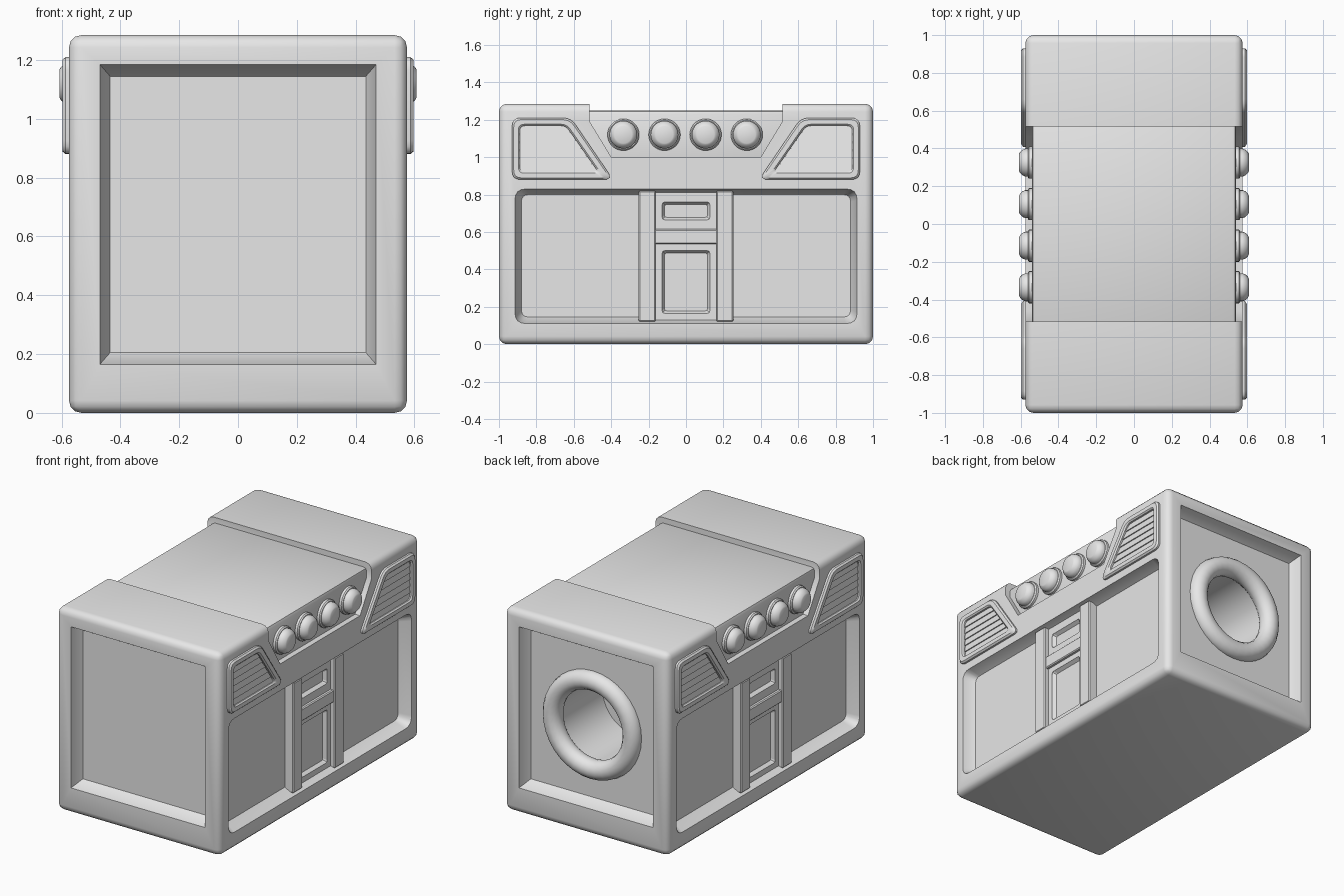
import bpy, bmesh, math
from mathutils import Vector, Matrix

if "Cube" in bpy.data.objects:
    bpy.data.objects.remove(bpy.data.objects["Cube"], do_unlink=True)

grey = bpy.data.materials.new("plain_grey")
grey.use_nodes = True
grey.diffuse_color = (0.8, 0.8, 0.8, 1)
grey.node_tree.nodes["Principled BSDF"].inputs["Base Color"].default_value = (0.8, 0.8, 0.8, 1)


def finish(bm, name):
    bmesh.ops.recalc_face_normals(bm, faces=bm.faces)
    mesh = bpy.data.meshes.new(name)
    bm.to_mesh(mesh)
    bm.free()
    mesh.materials.append(grey)
    ob = bpy.data.objects.new(name, mesh)
    bpy.context.collection.objects.link(ob)
    return ob


def activate(ob):
    bpy.ops.object.select_all(action='DESELECT')
    bpy.context.view_layer.objects.active = ob
    ob.select_set(True)


def smooth(ob):
    activate(ob)
    bpy.ops.object.shade_smooth_by_angle(angle=math.radians(35))
    return ob


def box(name, x, y, z, bevel=0.0, segments=2):
    """Box from (min, max) ranges, with optional rounded edges."""
    bm = bmesh.new()
    bmesh.ops.create_cube(bm, size=1)
    for v in bm.verts:
        v.co = Vector([(r[0] + r[1]) / 2 + c * (r[1] - r[0]) for c, r in zip(v.co, (x, y, z))])
    if bevel:
        bmesh.ops.bevel(bm, geom=bm.edges[:], offset=bevel, segments=segments,
                        profile=0.5, affect='EDGES')
    return finish(bm, name)


def loft(name, loops, ring=False):
    """Bridge equal-length loops; cap the ends or close into a ring."""
    bm = bmesh.new()
    rows = [[bm.verts.new(p) for p in loop] for loop in loops]
    n = len(rows[0])
    pairs = list(zip(rows, rows[1:]))
    if ring:
        pairs.append((rows[-1], rows[0]))
    else:
        bm.faces.new(rows[0])
        bm.faces.new(rows[-1])
    for a, b in pairs:
        for i in range(n):
            j = (i + 1) % n
            bm.faces.new((a[i], a[j], b[j], b[i]))
    return finish(bm, name)


def rounded(points, radius, steps=4):
    """Round the corners of a 2D polygon."""
    out = []
    for i, p in enumerate(points):
        p = Vector(p)
        a = (Vector(points[i - 1]) - p).normalized()
        b = (Vector(points[(i + 1) % len(points)]) - p).normalized()
        start, end = p + a * radius, p + b * radius
        for k in range(steps + 1):
            t = k / steps
            out.append(start * (1 - t) ** 2 + p * 2 * t * (1 - t) + end * t * t)
    return out


def rect(u0, u1, v0, v1):
    return [(u0, v0), (u1, v0), (u1, v1), (u0, v1)]


def on_side(points, x):
    return [(x, p[0], p[1]) for p in points]


def on_end(points, y):
    return [(p[0], y, p[1]) for p in points]


def cut(ob, cutter):
    cutter.hide_render = True
    mod = ob.modifiers.new("cut", 'BOOLEAN')
    mod.operation, mod.solver, mod.object = 'DIFFERENCE', 'EXACT', cutter
    activate(ob)
    bpy.ops.object.modifier_apply(modifier=mod.name)
    bpy.data.objects.remove(cutter, do_unlink=True)


def turned(name, profile, centre, side):
    """Revolve (radius, x) points about the x axis."""
    n = 28
    return smooth(loft(name, [[(side * x, centre[0] + r * math.cos(math.tau * i / n),
                               centre[1] + r * math.sin(math.tau * i / n)) for i in range(n)]
                              for r, x in profile]))


# Main case
W, H = 0.575, 1.285
case = box("case", (-W, W), (-1, 1), (0, H), 0.042, 3)

# Sunken top between the two end blocks
notch = [(-0.515, 1.4), (-0.515, 1.19), (-0.46, 1.1), (-0.4, 1.0)]
notch += [(-y, z) for y, z in reversed(notch)]
cut(case, loft("notch_cutter", [on_side(notch, -0.8), on_side(notch, 0.8)]))

# Framed recess on both ends
for s in (-1, 1):
    opening, floor = rect(-0.47, 0.47, 0.165, 1.185), rect(-0.435, 0.435, 0.205, 1.145)
    cut(case, loft("end_cutter", [on_end(opening, s * 1.05), on_end(opening, s * 0.999),
                                  on_end(floor, s * 0.93)]))

# Long recess on both sides
for s in (-1, 1):
    opening = rounded(rect(-0.915, 0.915, 0.11, 0.83), 0.06)
    floor = rounded(rect(-0.88, 0.88, 0.145, 0.8), 0.04)
    cut(case, loft("side_cutter", [on_side(opening, s * 0.65), on_side(opening, s * 0.574),
                                   on_side(floor, s * 0.505)]))

# Round port bored into the back
port = [(0.235 * math.cos(math.tau * i / 40), 0.665 + 0.235 * math.sin(math.tau * i / 40))
        for i in range(40)]
cut(case, loft("port_cutter", [on_end(port, 1.1), on_end(port, 0.5)]))
smooth(case)

smooth(box("top_core", (-0.54, 0.54), (-0.55, 0.55), (0.9, 1.25), 0.02))

# Rounded ring around the port
rings = []
for k in range(14):
    a = math.tau * k / 14
    r = 0.28 + 0.06 * math.cos(a)
    rings.append([(r * math.cos(math.tau * i / 36), 0.93 + 0.06 * math.sin(a),
                   0.665 + r * math.sin(math.tau * i / 36)) for i in range(36)])
smooth(loft("port_ring", rings, ring=True))

for s, side in ((1, "left"), (-1, "right")):
    def span(a, b):
        return tuple(sorted((s * a, s * b)))

    # Knobs on raised collars
    for i in range(4):
        centre = (-0.335 + 0.22 * i, 1.12)
        turned(f"{side}_knob_collar_{i}", [(0.085, 0.53), (0.085, 0.555), (0.078, 0.562)],
               centre, s)
        turned(f"{side}_knob_{i}", [(0.074, 0.55), (0.074, 0.575), (0.068, 0.59),
                                    (0.054, 0.604), (0.046, 0.608)], centre, s)

    # Centre column: two posts, a cross bar and a plate with two pockets
    for e in (-1, 1):
        ys = tuple(sorted((e * 0.163, e * 0.253)))
        box(f"{side}_post_{e}", span(0.49, 0.565), ys, (0.12, 0.82), 0.006, 1)
    box(f"{side}_cross_bar", span(0.49, 0.555), (-0.17, 0.17), (0.535, 0.615), 0.006, 1)
    plate = box(f"{side}_centre_plate", span(0.49, 0.535), (-0.17, 0.17), (0.125, 0.81))
    for z0, z1 in ((0.165, 0.5), (0.665, 0.76)):
        pocket = rounded(rect(-0.128, 0.128, z0, z1), 0.015, 2)
        inner = rounded(rect(-0.115, 0.115, z0 + 0.013, z1 - 0.013), 0.012, 2)
        cut(plate, loft("pocket_cutter", [on_side(pocket, s * 0.56), on_side(pocket, s * 0.534),
                                          on_side(inner, s * 0.512)]))

    # Slanted vent frames with slats
    for e, end in ((-1, "front"), (1, "back")):
        def trim(d):
            pts = [(-0.93 + d, 0.88 + d), (-0.39 - 1.9 * d, 0.88 + d),
                   (-0.615 - 0.65 * d, 1.21 - d), (-0.93 + d, 1.21 - d)]
            return [(-e * y, z) for y, z in rounded(pts, 0.045 - 0.4 * d)]

        loops = [(0, 0.56), (0, 0.587), (0.009, 0.597), (0.034, 0.597), (0.042, 0.589),
                 (0.042, 0.56)]
        smooth(loft(f"{side}_{end}_vent_frame",
                    [on_side(trim(d), s * x) for d, x in loops], ring=True))
        step = 0.042
        for i in range(6):
            z0 = 0.918 + step * i
            z1 = z0 + step
            edge0, edge1 = [-0.475 - 0.68 * (z - 0.92) for z in (z0, z1)]
            loft(f"{side}_{end}_vent_slat_{i}",
                 [[(s * 0.57, -e * y, z0), (s * 0.584, -e * y, z0), (s * 0.577, -e * y1, z1),
                   (s * 0.57, -e * y1, z1)] for y, y1 in ((-0.89, -0.89), (edge0, edge1))])
